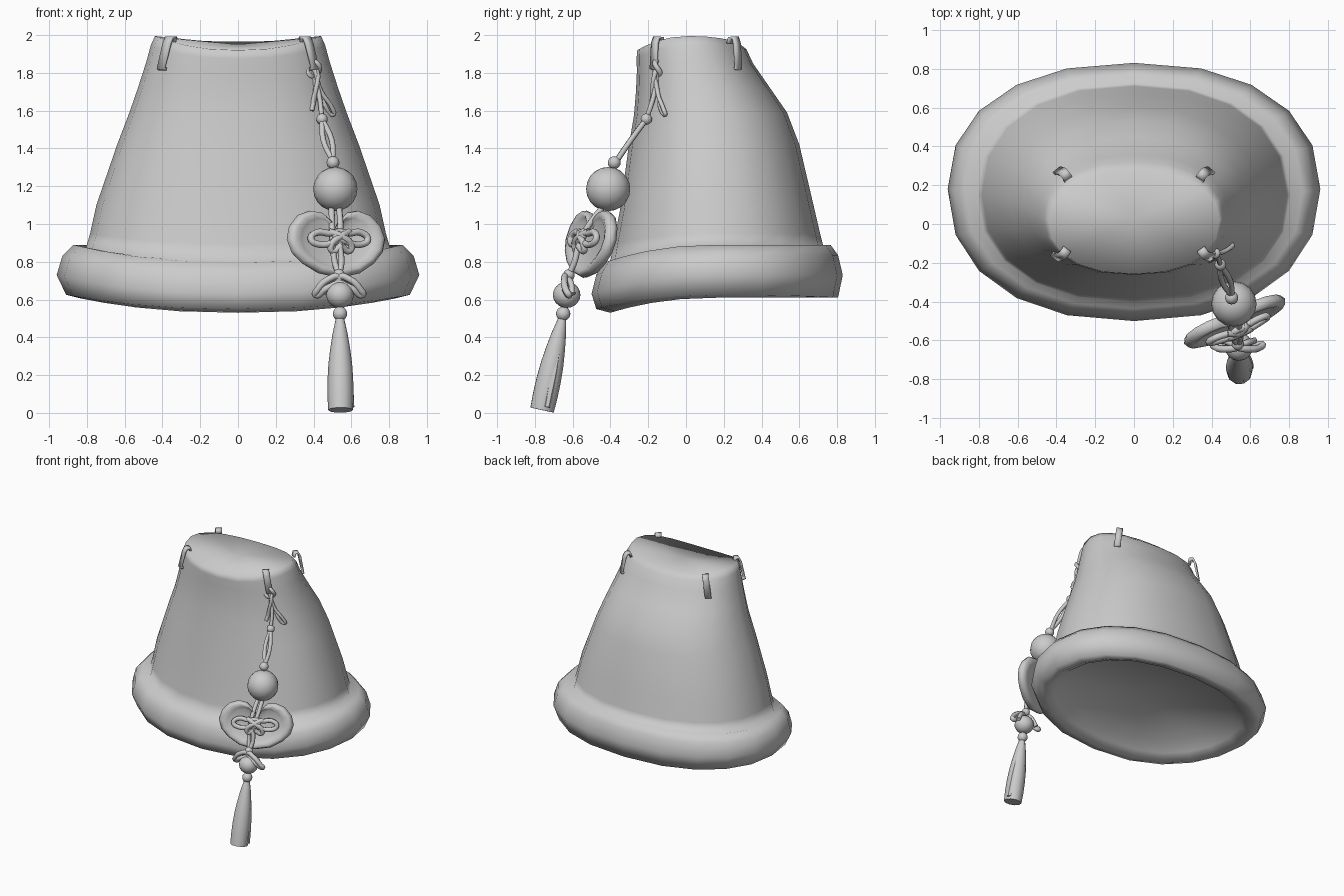
import bpy, bmesh, math
from mathutils import Vector, Matrix

if "Cube" in bpy.data.objects:
    bpy.data.objects.remove(bpy.data.objects["Cube"])

GREY = (0.6, 0.6, 0.6, 1)
grey = bpy.data.materials.new("plain_grey")
grey.use_nodes = True
grey.diffuse_color = GREY
grey.node_tree.nodes["Principled BSDF"].inputs["Base Color"].default_value = GREY


def finish(name, bm, angle=50):
    """Turn a bmesh into a shaded object."""
    bmesh.ops.recalc_face_normals(bm, faces=bm.faces)
    mesh = bpy.data.meshes.new(name)
    bm.to_mesh(mesh)
    bm.free()
    ob = bpy.data.objects.new(name, mesh)
    bpy.context.collection.objects.link(ob)
    mesh.materials.append(grey)
    bpy.ops.object.select_all(action='DESELECT')
    ob.select_set(True)
    bpy.context.view_layer.objects.active = ob
    bpy.ops.object.shade_smooth_by_angle(angle=math.radians(angle))
    return ob


def loft(name, rings, start, end, angle=50):
    """Skin closed rings of points and close both ends with a fan."""
    bm = bmesh.new()
    loops = [[bm.verts.new(p) for p in ring] for ring in rings]
    n = len(loops[0])
    for a, b in zip(loops, loops[1:]):
        for i in range(n):
            j = (i + 1) % n
            bm.faces.new((a[i], a[j], b[j], b[i]))
    for centre, loop in ((start, loops[0]), (end, loops[-1])):
        c = bm.verts.new(centre)
        for i in range(n):
            bm.faces.new((c, loop[i], loop[(i + 1) % n]))
    return finish(name, bm, angle)


def oval(half_x, front, back, mid, z, dip_front, dip_back, sides=20):
    """Squarish oval, different in front and back, that sags at both ends."""
    ring = []
    for i in range(sides):
        t = 2 * math.pi * i / sides
        c, s = math.cos(t), math.sin(t)
        x = half_x * math.copysign(abs(c) ** 0.87, c)
        k = abs(s) ** 0.9
        y = mid + ((back - mid) if s > 0 else (front - mid)) * k
        ring.append((x, y, z - (dip_back if s > 0 else dip_front) * s * s))
    return ring


# Skirt in one skin: recessed floor, padded hem, body, shallow saddle top
skirt = [oval(*r) for r in (
    (.70, -.28, .61, .16, .71, .07, 0),
    (.78, -.34, .69, .16, .645, .075, 0),
    (.85, -.40, .765, .17, .61, .08, 0),
    (.91, -.475, .805, .18, .625, .075, .015),
    (.96, -.50, .83, .18, .73, .10, 0),
    (.93, -.475, .805, .17, .83, .10, -.005),
    (.87, -.435, .765, .17, .89, .095, 0),
    (.805, -.40, .725, .15, .875, .07, -.015),
    (.783, -.385, .71, .15, .95, .055, 0),
    (.75, -.35, .675, .14, 1.1, .03, 0),
    (.64, -.305, .60, .12, 1.42, .02, 0),
    (.575, -.275, .535, .10, 1.59, .01, 0),
    (.53, -.265, .445, .07, 1.72, .02, 0),
    (.485, -.26, .355, .04, 1.86, .05, .01),
    (.462, -.262, .32, .03, 1.945, .07, .02),
    (.44, -.258, .27, .02, 1.995, .075, .03))]
loft("skirt", skirt, start=(0, .16, .72), end=(0, .03, 1.95), angle=180)


def belt_loop(name, base, out, lean):
    """Short flat strap folded over the waist edge; lean slants it sideways."""
    out = Vector(out).normalized()
    side = Vector((-out.y, out.x, 0)) * 0.024
    bm = bmesh.new()
    rows = []
    for d, z in ((-.02, -.03), (-.01, 0), (.015, 0), (.025, -.03), (.035, -.16), (.015, -.165)):
        p = Vector(base) + out * d + Vector((lean * -z, 0, z))
        rows.append((bm.verts.new(p - side), bm.verts.new(p + side)))
    for a, b in zip(rows, rows[1:]):
        bm.faces.new((a[0], a[1], b[1], b[0]))
    ob = finish(name, bm, 30)
    mod = ob.modifiers.new("thickness", 'SOLIDIFY')
    mod.thickness = 0.016
    mod.offset = 0


for word, sx in (("left", 1), ("right", -1)):
    belt_loop("front_belt_loop_" + word, (sx * .355, -.145, 1.985), (sx * .6, -.8, 0), sx * .2)
    belt_loop("back_belt_loop_" + word, (sx * .35, .25, 1.985), (sx * .6, .75, 0), sx * .15)


def cord(name, points, radius=.013, closed=False):
    """Smooth round cord through a few points."""
    curve = bpy.data.curves.new(name, 'CURVE')
    curve.dimensions = '3D'
    curve.bevel_depth = radius
    curve.bevel_resolution = 2
    curve.resolution_u = 5
    curve.use_fill_caps = True
    sp = curve.splines.new('BEZIER')
    sp.bezier_points.add(len(points) - 1)
    for bp, p in zip(sp.bezier_points, points):
        bp.co = p
        bp.handle_left_type = bp.handle_right_type = 'AUTO'
    sp.use_cyclic_u = closed
    curve.materials.append(grey)
    ob = bpy.data.objects.new(name, curve)
    bpy.context.collection.objects.link(ob)


def bead(name, centre, radius, squash=1):
    bm = bmesh.new()
    bmesh.ops.create_uvsphere(bm, u_segments=16, v_segments=10, radius=radius,
                              matrix=Matrix.Translation(centre) @ Matrix.Diagonal((1, 1, squash, 1)))
    finish(name, bm)


# Beads down the hanging charm
bead("upper_small_bead", (.445, -.21, 1.555), .03)
bead("neck_bead", (.503, -.38, 1.325), .034)
bead("large_ball", (.515, -.412, 1.185), .117)
bead("bow_top_bead", (.535, -.62, .73), .031)
bead("middle_bead", (.54, -.632, .625), .073, .95)
bead("tassel_bead", (.54, -.65, .525), .038)

# Upper knot, with bow loops and loose ends
knot = Vector((.395, -.145, 1.82))
cord("upper_knot", [knot + Vector(p) for p in (
    (-.025, 0, .03), (.025, -.02, .03), (.02, .01, -.03), (-.02, -.02, -.03))], .014, True)
cord("upper_bow_loop_right", [knot, (.375, -.16, 1.70), (.345, -.15, 1.60), (.365, -.165, 1.575),
                              (.40, -.18, 1.66)], .012, True)
cord("upper_bow_loop_left", [knot, (.44, -.15, 1.70), (.50, -.12, 1.61), (.505, -.11, 1.58),
                             (.46, -.14, 1.63)], .012, True)
cord("upper_loose_end", [knot, (.41, -.16, 1.72), (.39, -.19, 1.60)])
cord("upper_hanging_cord", [knot, (.43, -.17, 1.68), (.445, -.21, 1.555)])

# Paired cords between the beads
for i, s in enumerate((-1, 1)):
    cord(f"neck_cord_{i}", [(.445, -.21, 1.555), (.475 + s * .022, -.295, 1.44), (.503, -.37, 1.33)], .015)
    cord(f"chest_cord_{i}", [(.515 + s * .02, -.44, 1.09), (.52 + s * .022, -.51, 1.0),
                             (.52 + s * .018, -.565, .90), (.53 + s * .018, -.59, .80),
                             (.535, -.62, .73)], .016)

# Heart-shaped plaque with a raised rim
frame = (Matrix.Translation((.52, -.505, .9)) @ Matrix.Rotation(math.radians(24), 4, 'Z')
         @ Matrix.Rotation(math.radians(-13), 4, 'X'))
half = ((.03, .12), (.08, .165), (.14, .175), (.21, .15), (.265, .09),
        (.285, .02), (.265, -.05), (.21, -.11), (.12, -.165))
outline = [(0, .07)] + list(half) + [(0, -.19)] + [(-u, v) for u, v in reversed(half)]
section = ((.80, .03), (.95, .025), (1, 0), (.95, -.028), (.86, -.034), (.74, -.022), (.66, -.012))
loft("heart_plaque", [[frame @ Vector((u * s, d, v * s)) for u, v in outline] for s, d in section],
     start=frame @ Vector((0, .03, 0)), end=frame @ Vector((0, -.012, 0)), angle=60)

# Ornamental knot lying over the plaque
for s, word in ((1, "left"), (-1, "right")):
    cord("plaque_knot_loop_" + word, [frame @ Vector((s * u, d, v)) for u, d, v in (
        (-.03, -.06, .03), (.06, -.05, .04), (.13, -.045, .045), (.165, -.045, .01),
        (.12, -.05, -.02), (.04, -.06, -.01))], .018, True)
    cord("plaque_knot_cross_" + word, [frame @ Vector((s * u, d, v)) for u, d, v in (
        (-.06, -.05, .05), (0, -.07, .02), (.06, -.06, -.03), (.05, -.05, -.055), (0, -.065, -.03))], .018)

# Lower bow around the middle bead
for s, word in ((1, "left"), (-1, "right")):
    cord("lower_bow_" + word, [(.535 + s * u, y, z) for u, y, z in (
        (0, -.635, .715), (.06, -.645, .705), (.115, -.635, .65), (.125, -.62, .625),
        (.075, -.64, .655))], .018, True)
    cord("lower_bow_drape_" + word, [(.537 + s * u, y, z) for u, y, z in (
        (0, -.63, .715), (.05, -.61, .69), (.085, -.60, .63))], .016)


def tassel(name, top, bottom, radii, sides=10):
    top, bottom = Vector(top), Vector(bottom)
    turn = (top - bottom).to_track_quat('Z', 'Y')
    rings = []
    for i, r in enumerate(radii):
        c = top.lerp(bottom, i / (len(radii) - 1))
        rings.append([c + turn @ Vector((r * math.cos(a), r * math.sin(a), 0))
                      for a in (2 * math.pi * k / sides for k in range(sides))])
    loft(name, rings, start=top, end=bottom)


# Tassel with a loose side strand
tassel("tassel", (.54, -.655, .50), (.543, -.762, .015), (.022, .04, .053, .063, .068, .069, .066))
tassel("tassel_strand", (.56, -.66, .42), (.60, -.735, .03), (.008, .02, .026, .024, .018), 6)
